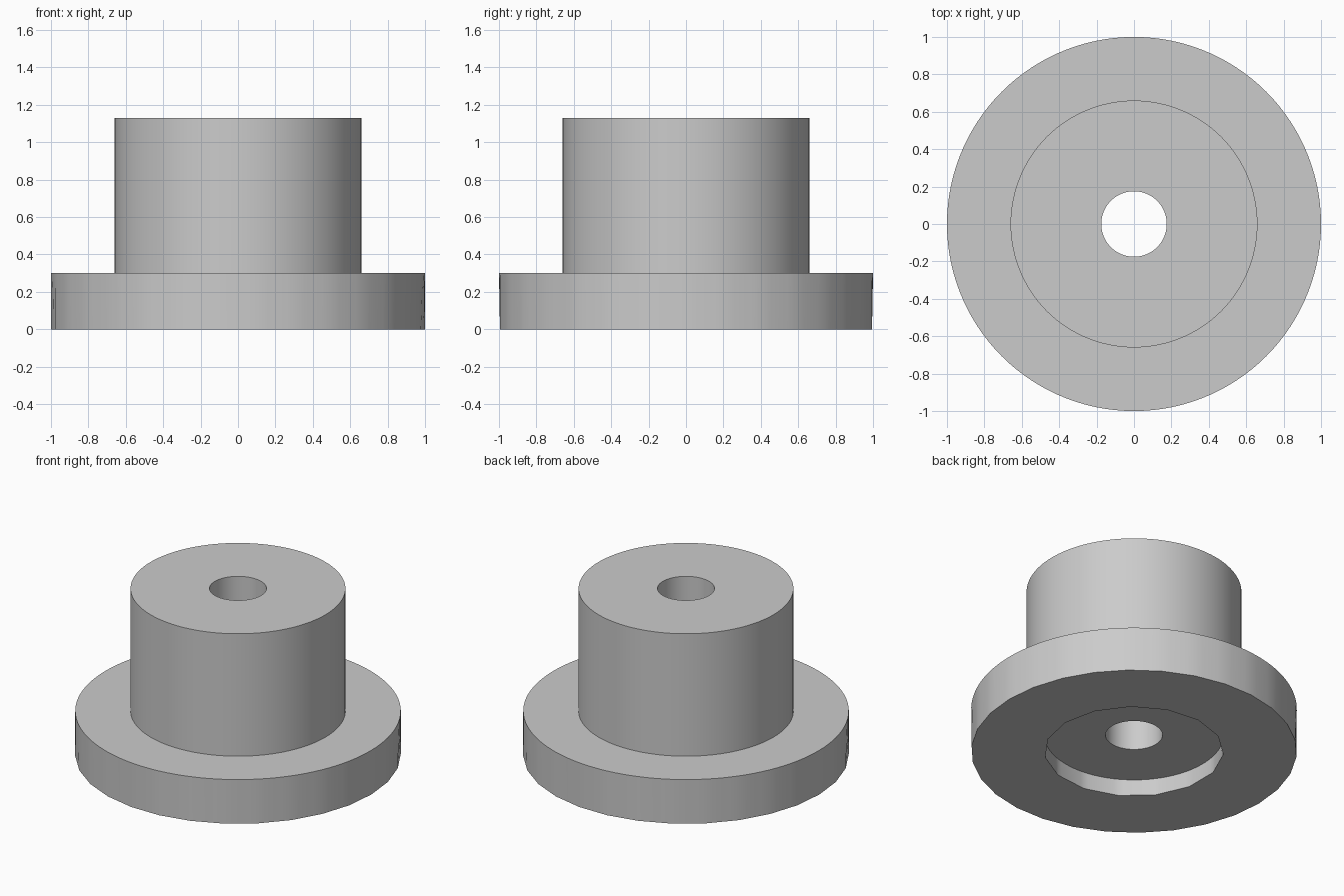
import bpy, bmesh
from math import sin, cos, pi, radians

cube = bpy.data.objects.get("Cube")
if cube:
    bpy.data.objects.remove(cube)

# Plain grey material
grey = bpy.data.materials.new("plain_grey")
grey.use_nodes = True
colour = (0.6, 0.6, 0.6, 1)
grey.diffuse_color = colour
grey.node_tree.nodes["Principled BSDF"].inputs["Base Color"].default_value = colour

STEPS = 120
FLANGE_R, BODY_R, RECESS_R, HOLE_R = 1.0, 0.66, 0.55, 0.175
FLANGE_Z, TOP_Z, RECESS_Z = 0.3, 1.13, 0.115


def ring(bm, radius, z, sides=STEPS):
    """Ring of vertices following a regular polygon with the given sides."""
    wedge = 2 * pi / sides
    verts = []
    for i in range(STEPS):
        a = 2 * pi * i / STEPS
        r = radius * cos(wedge / 2) / cos(a % wedge - wedge / 2)
        verts.append(bm.verts.new((r * cos(a), r * sin(a), z)))
    return verts


# Flanged bushing: closed lathe from the flange base, over the top, down the hole
bm = bmesh.new()
rings = [
    ring(bm, FLANGE_R, 0, 30),
    ring(bm, FLANGE_R, FLANGE_Z),
    ring(bm, BODY_R, FLANGE_Z),
    ring(bm, BODY_R, TOP_Z),
    ring(bm, HOLE_R, TOP_Z),
    ring(bm, HOLE_R, RECESS_Z),
    ring(bm, RECESS_R, RECESS_Z),
    ring(bm, RECESS_R, 0, 15),
]
for lower, upper in zip(rings, rings[1:] + rings[:1]):
    for i in range(STEPS):
        j = (i + 1) % STEPS
        bm.faces.new((lower[i], lower[j], upper[j], upper[i]))
bmesh.ops.recalc_face_normals(bm, faces=bm.faces)

mesh = bpy.data.meshes.new("flanged_bushing")
bm.to_mesh(mesh)
bm.free()
mesh.materials.append(grey)
bushing = bpy.data.objects.new("flanged_bushing", mesh)
bpy.context.collection.objects.link(bushing)

# Smooth walls, crisp rims
bpy.ops.object.select_all(action="DESELECT")
bushing.select_set(True)
bpy.context.view_layer.objects.active = bushing
bpy.ops.object.shade_smooth_by_angle(angle=radians(30))
